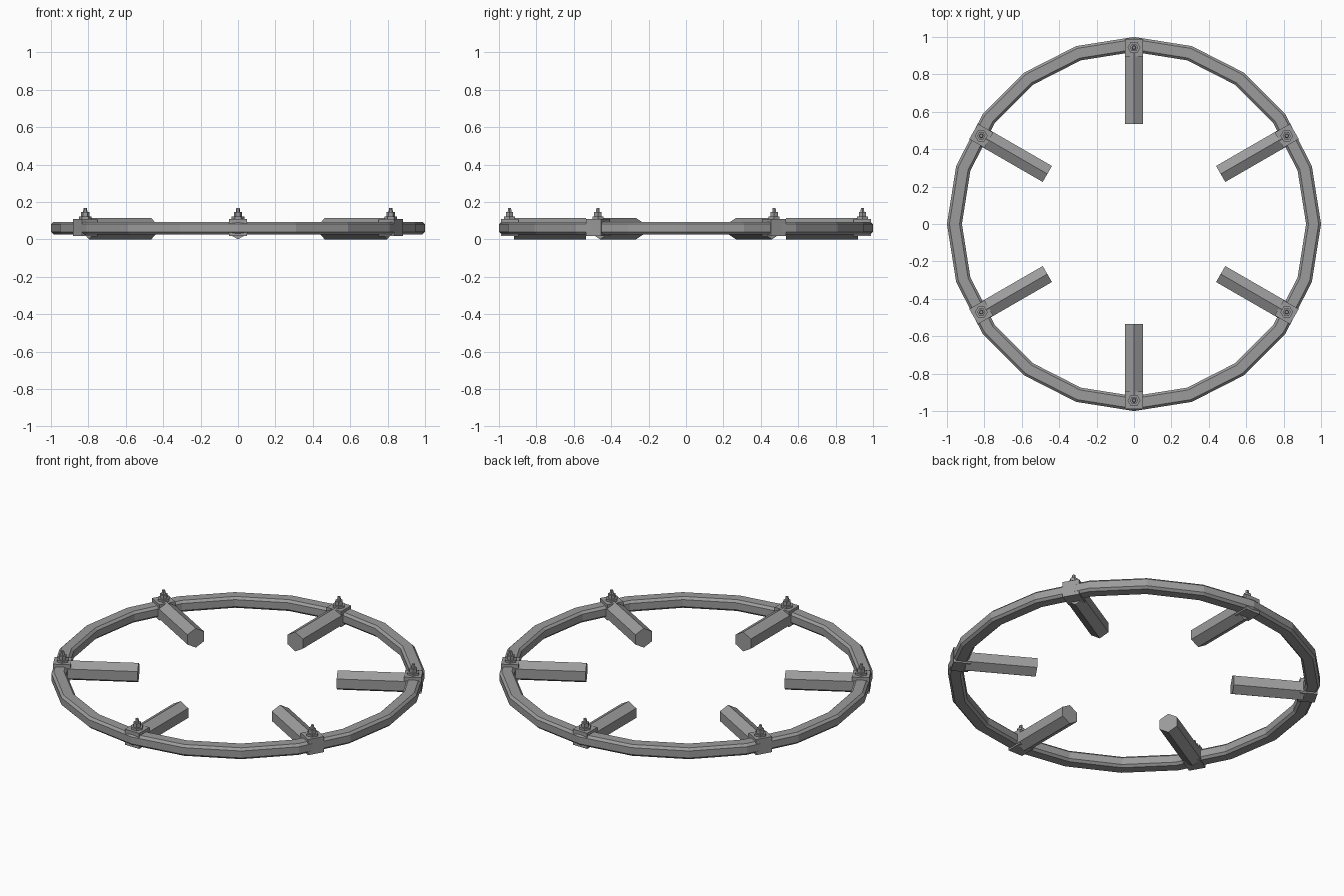
import bpy, bmesh, math
from mathutils import Matrix

if "Cube" in bpy.data.objects:
    bpy.data.objects.remove(bpy.data.objects["Cube"])

# One grey metal for everything
metal = bpy.data.materials.new("grey_metal")
metal.use_nodes = True
GREY = (0.33, 0.33, 0.33, 1)
metal.diffuse_color = GREY
metal.node_tree.nodes["Principled BSDF"].inputs["Base Color"].default_value = GREY


def finish(name, bm, turn=0):
    """Turn a bmesh into an object, rotated about the centre of the wheel."""
    bmesh.ops.recalc_face_normals(bm, faces=bm.faces)
    bm.transform(Matrix.Rotation(turn, 4, "Z"))
    mesh = bpy.data.meshes.new(name)
    bm.to_mesh(mesh)
    bm.free()
    mesh.materials.append(metal)
    bpy.context.collection.objects.link(bpy.data.objects.new(name, mesh))


def prism(bm, r1, r2, depth, matrix, sides=6):
    bmesh.ops.create_cone(bm, cap_ends=True, segments=sides, radius1=r1,
                          radius2=r2, depth=depth, matrix=matrix)


# Rim: chamfered rectangle swept around twenty straight segments
SEGMENTS = 20
inner, outer, low, high, cut = 0.92, 1.0, 0.027, 0.094, 0.013
profile = [(inner + cut, low), (outer - cut, low), (outer, low + cut),
           (outer, high - cut), (outer - cut, high), (inner + cut, high),
           (inner, high - cut), (inner, low + cut)]
bm = bmesh.new()
loops = []
for i in range(SEGMENTS):
    a = math.tau * i / SEGMENTS
    loops.append([bm.verts.new((r * math.cos(a), r * math.sin(a), z)) for r, z in profile])
for i in range(SEGMENTS):
    here, there = loops[i], loops[(i + 1) % SEGMENTS]
    for j in range(len(profile)):
        k = (j + 1) % len(profile)
        bm.faces.new((here[j], here[k], there[k], there[j]))
finish("rim", bm)

# Six spokes, each with its clamp block and bolt
for n in range(6):
    turn = math.radians(30 + 60 * n)

    # Hexagonal spoke with a ridge on top, pointing at the centre
    bm = bmesh.new()
    start, end, radius = 0.535, 0.92, 0.057
    lie = Matrix.Translation(((start + end) / 2, 0, radius)) @ Matrix.Rotation(math.pi / 2, 4, "Y")
    prism(bm, radius, radius, end - start, lie @ Matrix.Rotation(math.pi / 2, 4, "Z"))
    # Keep a corner of the hexagon at the very top
    if max(v.co.z for v in bm.verts) < 2 * radius - 0.002:
        bmesh.ops.rotate(bm, verts=bm.verts, cent=(0, 0, radius),
                         matrix=Matrix.Rotation(math.pi / 6, 3, "X"))
    finish(f"spoke_{n + 1}", bm, turn)

    # Clamp block around the rim
    bm = bmesh.new()
    bmesh.ops.create_cube(bm, size=1, matrix=Matrix.Translation((0.943, 0, 0.064))
                          @ Matrix.Diagonal((0.094, 0.094, 0.092, 1)))
    finish(f"clamp_{n + 1}", bm, turn)

    # Bolt: wide washer, nut and tapered stud
    bm = bmesh.new()
    for r1, r2, z1, z2 in ((0.034, 0.034, 0.105, 0.122),
                           (0.022, 0.022, 0.122, 0.145),
                           (0.012, 0.009, 0.145, 0.168)):
        prism(bm, r1, r2, z2 - z1, Matrix.Translation((0.943, 0, (z1 + z2) / 2)))
    finish(f"bolt_{n + 1}", bm, turn)
